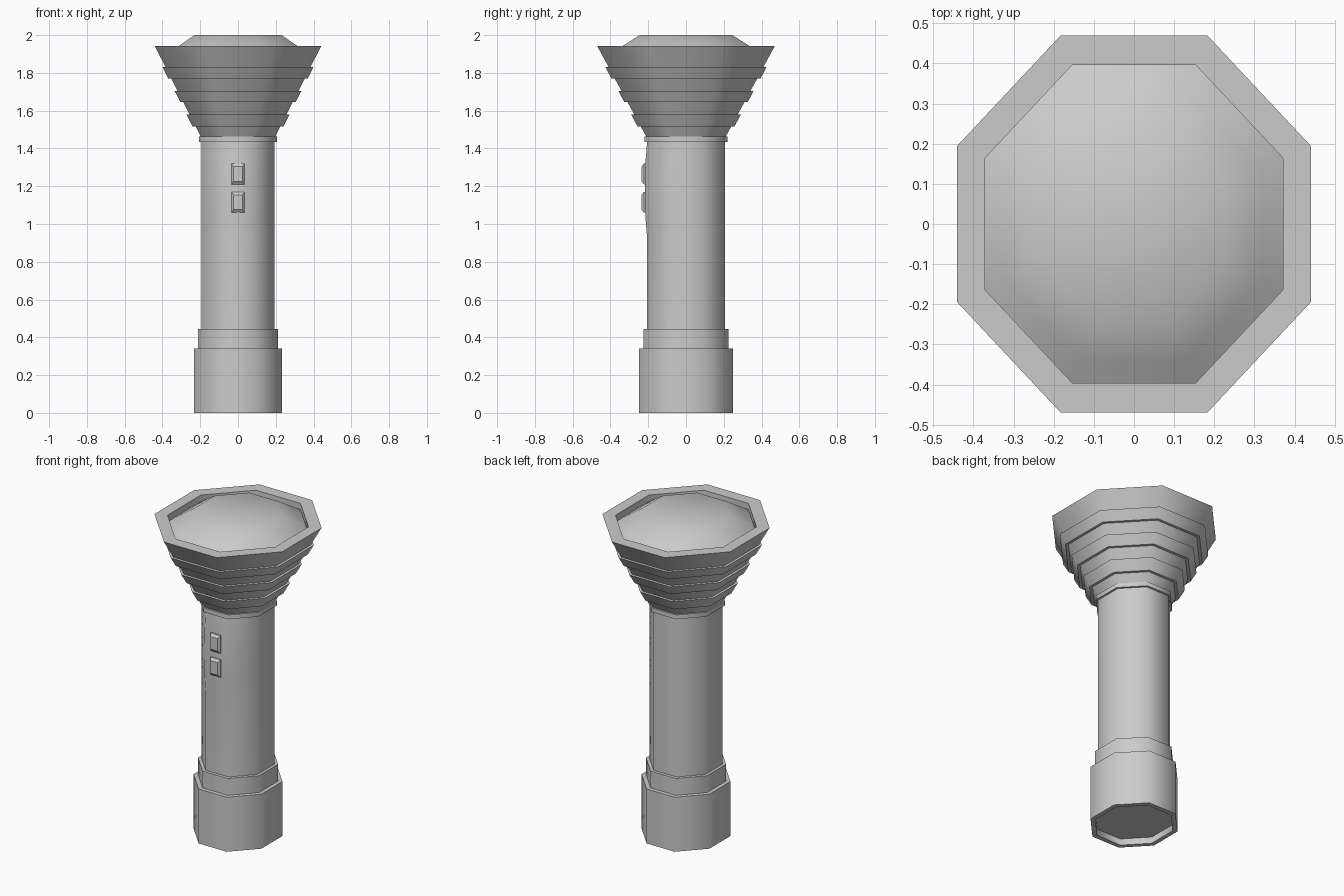
import bpy, bmesh, math

if "Cube" in bpy.data.objects:
    bpy.data.objects.remove(bpy.data.objects["Cube"])

X_SCALE = 0.937          # the octagons are slightly narrower in x than in y
N = 8
CORNER = 1 / math.cos(math.pi / N)


def finish(name, bm, angle):
    bmesh.ops.recalc_face_normals(bm, faces=bm.faces[:])
    mesh = bpy.data.meshes.new(name)
    bm.to_mesh(mesh)
    bm.free()
    obj = bpy.data.objects.new(name, mesh)
    bpy.context.collection.objects.link(obj)
    bpy.ops.object.select_all(action='DESELECT')
    obj.select_set(True)
    bpy.context.view_layer.objects.active = obj
    bpy.ops.object.shade_smooth_by_angle(angle=math.radians(angle))
    return obj


def octagon_lathe(name, profile, cap_start=False, cap_end=False, bulge=None):
    """Stack octagon rings from (apothem, z) points; bulge(z) pushes the front out."""
    bm = bmesh.new()
    rings = []
    for r, z in profile:
        ring = []
        for i in range(N):
            a = (i + 0.5) * 2 * math.pi / N
            x, y = r * CORNER * math.cos(a) * X_SCALE, r * CORNER * math.sin(a)
            if bulge and y < -0.9 * r:
                y -= bulge(z)
            ring.append(bm.verts.new((x, y, z)))
        rings.append(ring)
    for lo, hi in zip(rings, rings[1:]):
        for i in range(N):
            j = (i + 1) % N
            bm.faces.new((lo[i], lo[j], hi[j], hi[i]))
    if cap_start:
        bm.faces.new(rings[0])
    if cap_end:
        bm.faces.new(rings[-1])
    return finish(name, bm, 50)


def button(name, z):
    """Small block with a chamfered outer face."""
    bm = bmesh.new()
    rings = []
    for w, h, y in ((0.035, 0.055, -0.205), (0.035, 0.055, -0.223), (0.024, 0.039, -0.235)):
        rings.append([bm.verts.new((sx * w, y, z + sz * h))
                      for sx, sz in ((-1, -1), (1, -1), (1, 1), (-1, 1))])
    for lo, hi in zip(rings, rings[1:]):
        for i in range(4):
            j = (i + 1) % 4
            bm.faces.new((lo[i], lo[j], hi[j], hi[i]))
    bm.faces.new(rings[-1])
    return finish(name, bm, 20)


# Tail cap with a recessed underside
octagon_lathe("tail_cap", [(0.222, 0.04), (0.222, 0), (0.25, 0), (0.25, 0.34), (0.22, 0.34)],
              cap_start=True)

# Ring above the tail cap
octagon_lathe("tail_ring", [(0.225, 0.34), (0.225, 0.445), (0.205, 0.445)])

# Handle, swelling slightly at the front behind the buttons
swell = {1.04: 0.009, 1.18: 0.012, 1.31: 0.010}
octagon_lathe("handle", [(0.206, z) for z in (0.445, 0.93, 1.04, 1.18, 1.31, 1.435)],
              bulge=lambda z: swell.get(z, 0))

# Collar below the head
octagon_lathe("collar", [(0.206, 1.435), (0.219, 1.435), (0.219, 1.462), (0.206, 1.462)])


# Flared head with three raised bands and a recessed rim
def cone(z):
    return 0.21 + (z - 1.462) * (0.47 - 0.21) / (1.942 - 1.462)


head = [(0.21, 1.462)]
for z0, z1 in ((1.515, 1.58), (1.645, 1.705), (1.77, 1.83)):
    head += [(cone(z0), z0), (cone(z0) + 0.017, z0), (cone(z1) + 0.017, z1), (cone(z1), z1)]
head += [(0.47, 1.942), (0.396, 1.942), (0.396, 1.902)]
octagon_lathe("head", head)

# Domed lens
octagon_lathe("lens", [(0.396, 1.902), (0.337, 1.942), (0.245, 2.0)], cap_end=True)

# Two buttons on the front
button("upper_button", 1.265)
button("lower_button", 1.115)
